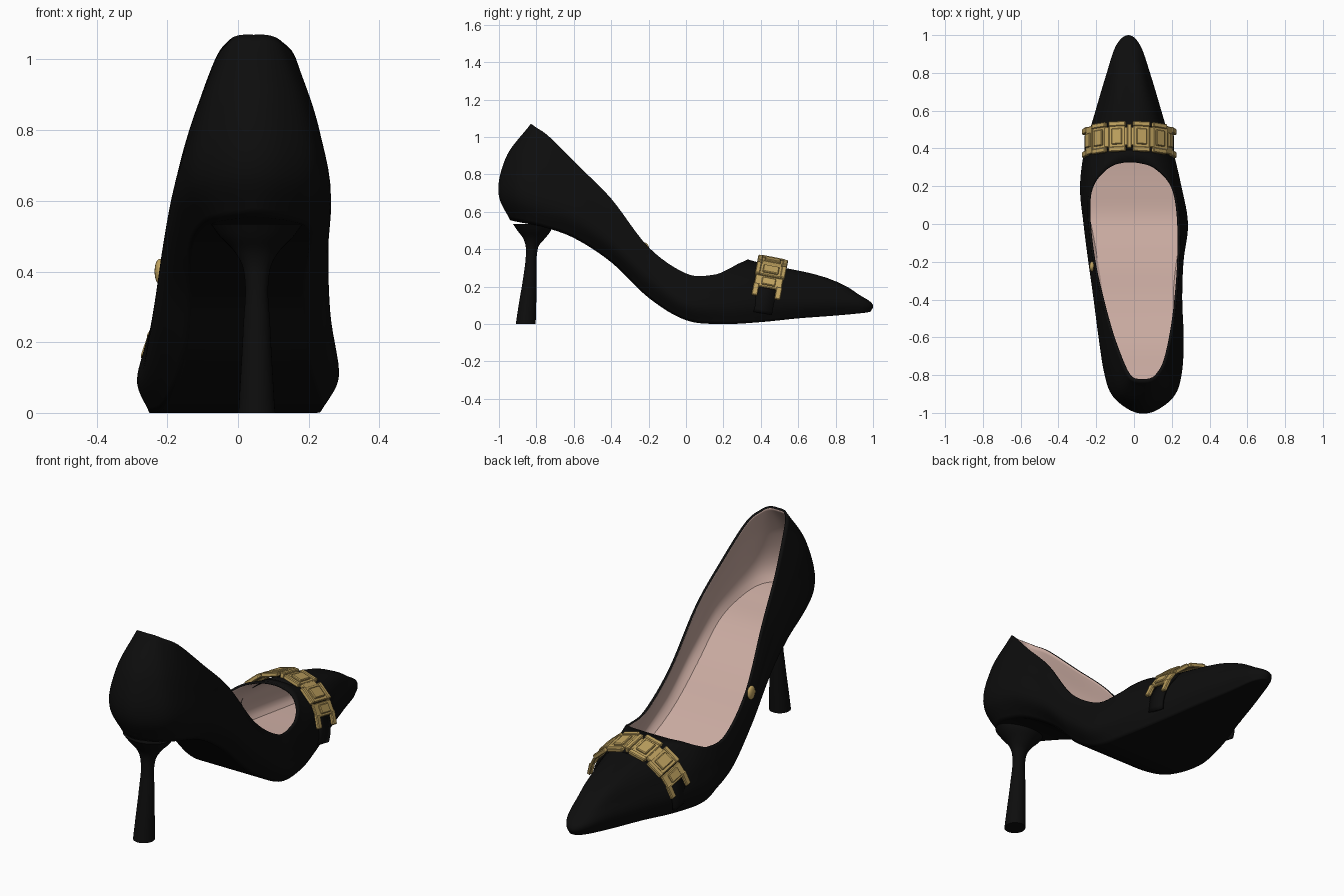
import bpy, bmesh, math
from mathutils import Vector, Matrix

if "Cube" in bpy.data.objects:
    bpy.data.objects.remove(bpy.data.objects["Cube"])

def material(name, rgb):
    m = bpy.data.materials.new(name)
    m.diffuse_color = (*rgb, 1)
    m.use_nodes = True
    m.node_tree.nodes["Principled BSDF"].inputs["Base Color"].default_value = m.diffuse_color
    return m

BLACK = material("black leather", (0.004, 0.004, 0.004))
PINK = material("pink lining", (0.58, 0.40, 0.35))
GOLD = material("gold metal", (0.52, 0.36, 0.115))

def make(name, verts, faces, mats, angle=40):
    me = bpy.data.meshes.new(name)
    me.from_pydata(verts, [], faces)
    for m in mats:
        me.materials.append(m)
    ob = bpy.data.objects.new(name, me)
    bpy.context.collection.objects.link(ob)
    bpy.ops.object.select_all(action='DESELECT')
    ob.select_set(True)
    bpy.context.view_layer.objects.active = ob
    bpy.ops.object.shade_smooth_by_angle(angle=math.radians(angle))
    return ob

# Guide curves from heel back to toe tip: y, z, left x, right x
SOLE = [(-.94, .555, .05, .05), (-.92, .55, 0, .1), (-.87, .54, -.06, .16), (-.77, .52, -.1, .2),
        (-.6, .46, -.13, .2), (-.4, .33, -.13, .18), (-.2, .14, -.15, .2), (0, .02, -.2, .235),
        (.2, 0, -.25, .22), (.4, .01, -.225, .17), (.6, .03, -.17, .11), (.8, .045, -.115, .055),
        (.94, .058, -.07, .02), (.985, .065, -.03, -.03)]
WIDEST = [(-1, .68, .05, .05), (-.975, .67, -.03, .13), (-.9, .66, -.115, .215), (-.78, .62, -.155, .25),
          (-.6, .56, -.185, .26), (-.4, .42, -.21, .25), (-.2, .24, -.24, .26), (0, .1, -.265, .285),
          (.2, .08, -.285, .25), (.4, .08, -.258, .2), (.6, .085, -.2, .14), (.8, .09, -.14, .08),
          (.95, .095, -.09, .03), (1, .09, -.03, -.03)]
TOPLINE = [(-.83, 1.07, .045, .045), (-.825, 1.068, 0, .09), (-.8, 1.05, -.03, .125), (-.73, 1, -.065, .165),
           (-.58, .85, -.12, .2), (-.4, .67, -.17, .225), (-.2, .41, -.215, .24), (0, .27, -.24, .24),
           (.14, .262, -.24, .225), (.22, .29, -.215, .195), (.275, .32, -.17, .145), (.31, .335, -.12, .09),
           (.325, .343, -.07, .03), (.33, .345, -.02, -.02)]
# bulge between widest and topline: fraction, dy, dz, outward dx
BULGE = [(.5, -.05, .01, 0), (.5, -.045, .01, .01), (.5, -.03, .01, .02), (.5, -.01, 0, .02),
         (.5, 0, 0, .012), (.5, 0, 0, .008), (.5, 0, 0, .006), (.5, 0, 0, .006), (.5, 0, 0, .006),
         (.4, 0, .02, .012), (.3, 0, .04, .01), (.22, 0, .05, .01), (.15, .01, .042, .005), (.12, 0, .04, 0)]

def ring(table):
    """Closed loop of key points: right side to the toe, left side back."""
    right = [Vector((xr, y, z)) for y, z, xl, xr in table]
    left = [Vector((xl, y, z)) for y, z, xl, xr in table]
    return right + left[-2:0:-1]

def smooth_ring(p, steps=6):
    out, n = [], len(p)
    for i in range(n):
        a, b, c, d = p[i - 1], p[i], p[(i + 1) % n], p[(i + 2) % n]
        for s in range(steps):
            t = s / steps
            out.append(.5 * (2 * b + (c - a) * t + (2 * a - 5 * b + 4 * c - d) * t * t
                             + (3 * b - a - 3 * c + d) * t ** 3))
    return out

def profile(p, counts):
    """Chord-length spline through the points."""
    d = [max((p[i + 1] - p[i]).length, 1e-4) for i in range(len(p) - 1)]
    s = [(p[i + 1] - p[i]) / d[i] for i in range(len(d))]
    m = [s[0]] + [(s[i - 1] * d[i] + s[i] * d[i - 1]) / (d[i] + d[i - 1]) for i in range(1, len(d))] + [s[-1]]
    out = []
    for i, c in enumerate(counts):
        for k in range(c):
            t = k / c
            out.append(p[i] * (2 * t**3 - 3 * t**2 + 1) + m[i] * d[i] * (t**3 - 2 * t**2 + t)
                       + p[i + 1] * (3 * t**2 - 2 * t**3) + m[i + 1] * d[i] * (t**3 - t**2))
    return out + [p[-1]]

sole, wide, top = ring(SOLE), ring(WIDEST), ring(TOPLINE)
bulge = []
for i in range(len(sole)):
    k = i if i < 14 else 26 - i
    f, dy, dz, dx = BULGE[k]
    bulge.append(wide[i].lerp(top[i], f) + Vector((dx if i < 14 else -dx, dy, dz)))
guides = [smooth_ring(g) for g in (sole, wide, bulge, top)]
N = len(guides[0])
cols = [profile([g[i] for g in guides], (5, 6, 10)) for i in range(N)]
R = len(cols[0])

# Upper: shell with pink inside
verts = [v for c in cols for v in c]
faces = [(i * R + j, (i + 1) % N * R + j, (i + 1) % N * R + j + 1, i * R + j + 1)
         for i in range(N) for j in range(R - 1)]
upper = make("shoe_upper", verts, faces, [BLACK, PINK], 60)
sol = upper.modifiers.new("thickness", 'SOLIDIFY')
sol.thickness, sol.offset, sol.material_offset = .012, -1, 1
sol.material_offset_rim = 0

def floor_strip(name, row, pull, mat, up):
    """Fill across the shoe between matching left and right columns."""
    vs, fs, w = [], [], 6
    for i in range(N // 2 + 1):
        a, b = cols[i][row], cols[-i % N][row]
        c = (a + b) / 2
        a, b = c + (a - c) * pull, c + (b - c) * pull
        vs += [a.lerp(b, k / w) for k in range(w + 1)]
    for i in range(N // 2):
        for k in range(w):
            q = i * (w + 1) + k
            f = (q, q + 1, q + w + 2, q + w + 1)
            fs.append(f[::-1] if up else f)
    return make(name, vs, fs, [mat], 60)

floor_strip("outsole", 0, 1, BLACK, False)
floor_strip("insole", 3, .99, PINK, True)

# Heel: stacked ellipses (z, y, y radius, x radius)
HEEL = [(0, -.857, .053, .052), (.1, -.848, .047, .046), (.25, -.834, .036, .038), (.38, -.826, .03, .034),
        (.42, -.822, .036, .042), (.46, -.812, .06, .066), (.5, -.812, .09, .105), (.535, -.82, .105, .13)]
S = 32
levels = profile([Vector((z * 10, y, 0)) for z, y, a, b in HEEL], [4] * 7)
radii = profile([Vector((z * 10, a, b)) for z, y, a, b in HEEL], [4] * 7)
verts = [(.053 + r.z * math.cos(k * math.tau / S), l.y + r.y * math.sin(k * math.tau / S), max(l.x / 10, 0))
         for l, r in zip(levels, radii) for k in range(S)]
n = len(levels)
faces = [(i * S + k, i * S + (k + 1) % S, (i + 1) * S + (k + 1) % S, (i + 1) * S + k)
         for i in range(n - 1) for k in range(S)]
faces += [tuple(range(S))[::-1], tuple(range((n - 1) * S, n * S))]
make("heel", verts, faces, [BLACK])

# Ornament frame: an arch over the vamp, tilted with it
BAND = Matrix.Translation((-.025, .417, .095)) @ Matrix.Rotation(-.19, 4, 'X')

def arch(deg, a=.245, b=.25):
    t = math.radians(deg)
    pos = Vector((a * math.sin(t), 0, b * math.cos(t)))
    tilt = math.atan2(math.sin(t) / a, math.cos(t) / b)
    return BAND @ Matrix.Translation(pos) @ Matrix.Rotation(tilt, 4, 'Y')

# Black strap under the ornament
verts, faces = [], []
for k in range(41):
    m = arch(-100 + 5 * k, .236, .228)
    verts += [m @ Vector((0, y, 0)) for y in (-.07, .05)]
faces = [(2 * k, 2 * k + 2, 2 * k + 3, 2 * k + 1) for k in range(40)]
strap = make("vamp_strap", verts, faces, [BLACK])
strap.modifiers.new("thickness", 'SOLIDIFY').thickness = .014

# Gold links: boxes (size x, y, z and local offset) set along the arch
def link(name, deg, boxes):
    bm = bmesh.new()
    for size, off in boxes:
        m = arch(deg) @ Matrix.Translation(off) @ Matrix.Diagonal((*size, 1))
        bmesh.ops.create_cube(bm, size=1, matrix=m)
    bmesh.ops.bevel(bm, geom=bm.edges[:], offset=.004, segments=1, affect='EDGES')
    ob = make(name, [], [], [GOLD], 30)
    bm.to_mesh(ob.data)
    bm.free()

PLATE = [((.09, .14, .014), (0, 0, 0)), ((.058, .085, .026), (0, 0, .004)),
         ((.094, .026, .022), (0, .068, .002)), ((.094, .026, .022), (0, -.068, .002))]
link("centre_bar", 0, [((.024, .13, .03), (0, 0, .003)), ((.06, .1, .014), (0, 0, 0))])
for side, s in (("left", -1), ("right", 1)):
    link(side + "_inner_link", s * 15, PLATE)
    link(side + "_joint", s * 28, [((.03, .11, .018), (0, 0, 0))])
    link(side + "_outer_link", s * 40, PLATE)
    link(side + "_end_link", s * 59, [((.07, .15, .014), (0, 0, 0)), ((.045, .075, .026), (0, 0, .003))])
    link(side + "_prongs", s * 71, [((.07, .032, .018), (0, y, 0)) for y in (-.062, .062)])

# Small gold stud on the left side
bm = bmesh.new()
bmesh.ops.create_uvsphere(bm, u_segments=20, v_segments=12, radius=1,
                          matrix=Matrix.Translation((-.222, -.225, .4)) @ Matrix.Diagonal((.014, .028, .036, 1)))
stud = make("side_stud", [], [], [GOLD])
bm.to_mesh(stud.data)
bm.free()
stud.data.shade_smooth()
